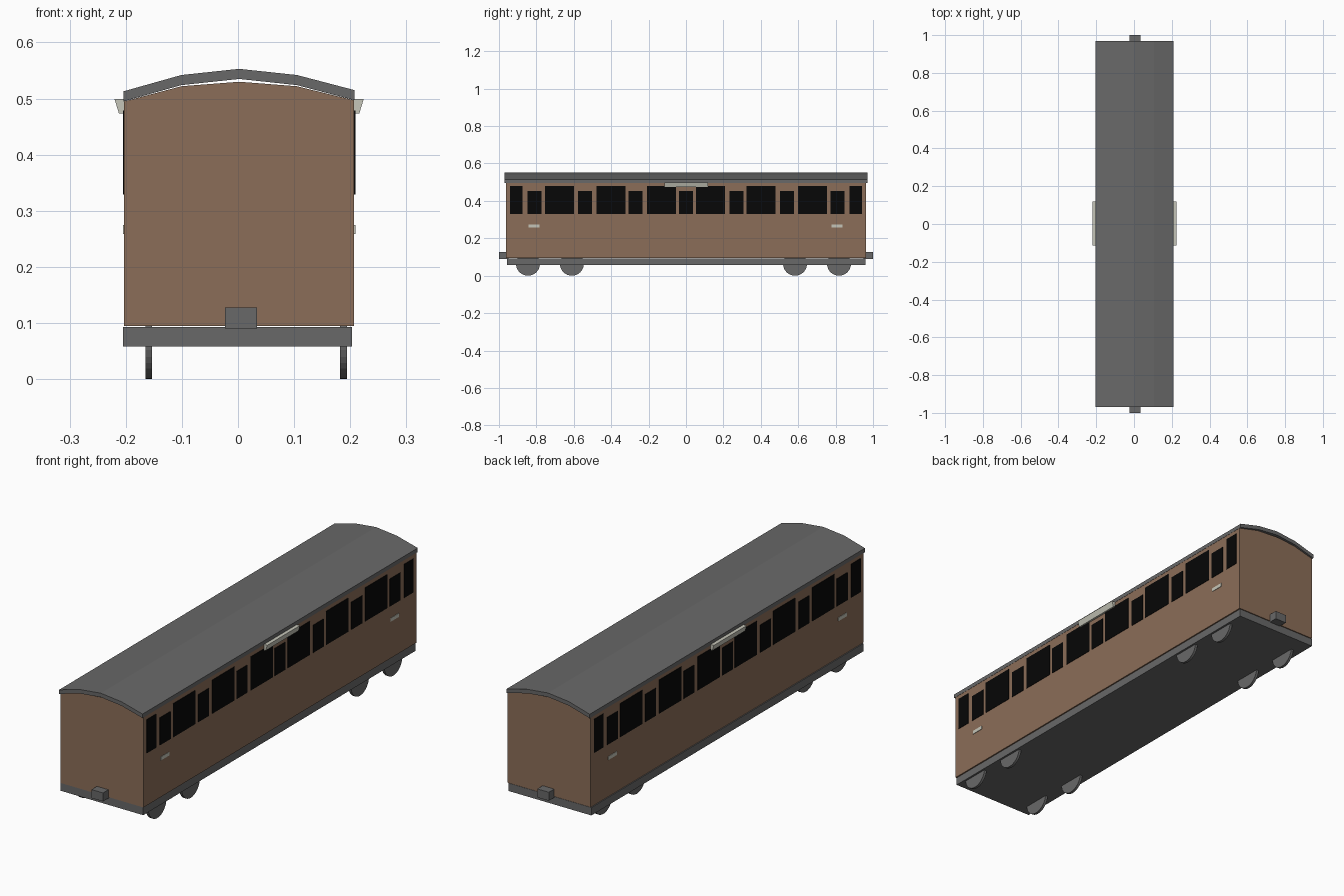
import bpy
from math import pi
from mathutils import Matrix
import bmesh

if "Cube" in bpy.data.objects:
    bpy.data.objects.remove(bpy.data.objects["Cube"])


def material(name, r, g, b):
    mat = bpy.data.materials.new(name)
    mat.use_nodes = True
    mat.diffuse_color = (r, g, b, 1)
    mat.node_tree.nodes["Principled BSDF"].inputs["Base Color"].default_value = (r, g, b, 1)
    return mat


brown = material("carriage brown", 0.26, 0.155, 0.098)
grey = material("dark grey", 0.14, 0.14, 0.14)
black = material("window black", 0.002, 0.002, 0.002)
cream = material("pale cream", 0.56, 0.56, 0.48)


def add_object(name, bm, mat):
    bmesh.ops.recalc_face_normals(bm, faces=bm.faces)
    mesh = bpy.data.meshes.new(name)
    bm.to_mesh(mesh)
    bm.free()
    mesh.materials.append(mat)
    obj = bpy.data.objects.new(name, mesh)
    bpy.context.collection.objects.link(obj)
    return obj


def extrude_profile(name, profile, y0, y1, mat):
    """Sweep a closed x, z outline along y."""
    bm = bmesh.new()
    face = bm.faces.new([bm.verts.new((x, y0, z)) for x, z in profile])
    swept = bmesh.ops.extrude_face_region(bm, geom=[face], use_keep_orig=True)
    moved = [v for v in swept["geom"] if isinstance(v, bmesh.types.BMVert)]
    bmesh.ops.translate(bm, verts=moved, vec=(0, y1 - y0, 0))
    return add_object(name, bm, mat)


def box(name, x0, x1, y0, y1, z0, z1, mat):
    return extrude_profile(name, [(x0, z0), (x1, z0), (x1, z1), (x0, z1)], y0, y1, mat)


LEFT, RIGHT = 0.207, -0.203   # side walls
MID = (LEFT + RIGHT) / 2

# Body with a faceted arched top
body_top = [(LEFT, 0.497), (0.105, 0.522), (MID, 0.53), (-0.101, 0.522), (RIGHT, 0.495)]
extrude_profile("body", [(RIGHT, 0.095), (LEFT, 0.095)] + body_top, -0.962, 0.962, brown)

# Roof shell: four flat facets of even thickness
roof_top = [(RIGHT - 0.001, 0.513), (-0.101, 0.542), (MID, 0.553), (0.105, 0.542), (LEFT + 0.001, 0.515)]
roof_under = [(x, z - 0.018) for x, z in reversed(roof_top)]
extrude_profile("roof", roof_top + roof_under, -0.97, 0.97, grey)

# Underframe and couplers
box("underframe", -0.205, 0.203, -0.958, 0.96, 0.058, 0.093, grey)
box("front_coupler", -0.023, 0.034, -1.0, -0.95, 0.09, 0.128, grey)
box("back_coupler", -0.023, 0.034, 0.95, 1.0, 0.09, 0.128, grey)

# Wheels
for side, wheel_x in (("right", -0.159), ("left", 0.188)):
    for i, wheel_y in enumerate((-0.845, -0.61, 0.583, 0.818)):
        bm = bmesh.new()
        place = Matrix.Translation((wheel_x, wheel_y, 0.064)) @ Matrix.Rotation(pi / 2, 4, "Y")
        bmesh.ops.create_cone(bm, cap_ends=True, segments=32, radius1=0.064,
                              radius2=0.064, depth=0.012, matrix=place)
        add_object(f"{side}_wheel_{i + 1}", bm, grey)

# Window list: centre along the side, width, top height
windows = [(0.27 * k, 0.075, 0.452) for k in range(-3, 4)]
for s in (-1, 1):
    windows += [(s * y, 0.156, 0.479) for y in (0.131, 0.401, 0.677)]
    windows.append((s * 0.907, 0.066, 0.479))

# Side details: window plates, door handles and name board
for side, wall, out in (("right", RIGHT, -1), ("left", LEFT, 1)):
    x0, x1 = sorted((wall - out * 0.002, wall + out * 0.002))
    for i, (y, width, top) in enumerate(sorted(windows)):
        box(f"{side}_window_{i + 1}", x0, x1, y - width / 2, y + width / 2, 0.329, top, black)
    for end, y in (("front", -0.812), ("back", 0.808)):
        box(f"{side}_{end}_handle", x0, x1, y - 0.03, y + 0.03, 0.259, 0.275, cream)
    board = [(wall - out * 0.002, 0.473), (wall + out * 0.009, 0.473),
             (wall + out * 0.017, 0.499), (wall - out * 0.002, 0.499)]
    extrude_profile(f"{side}_side_board", board, -0.114, 0.118, cream)
